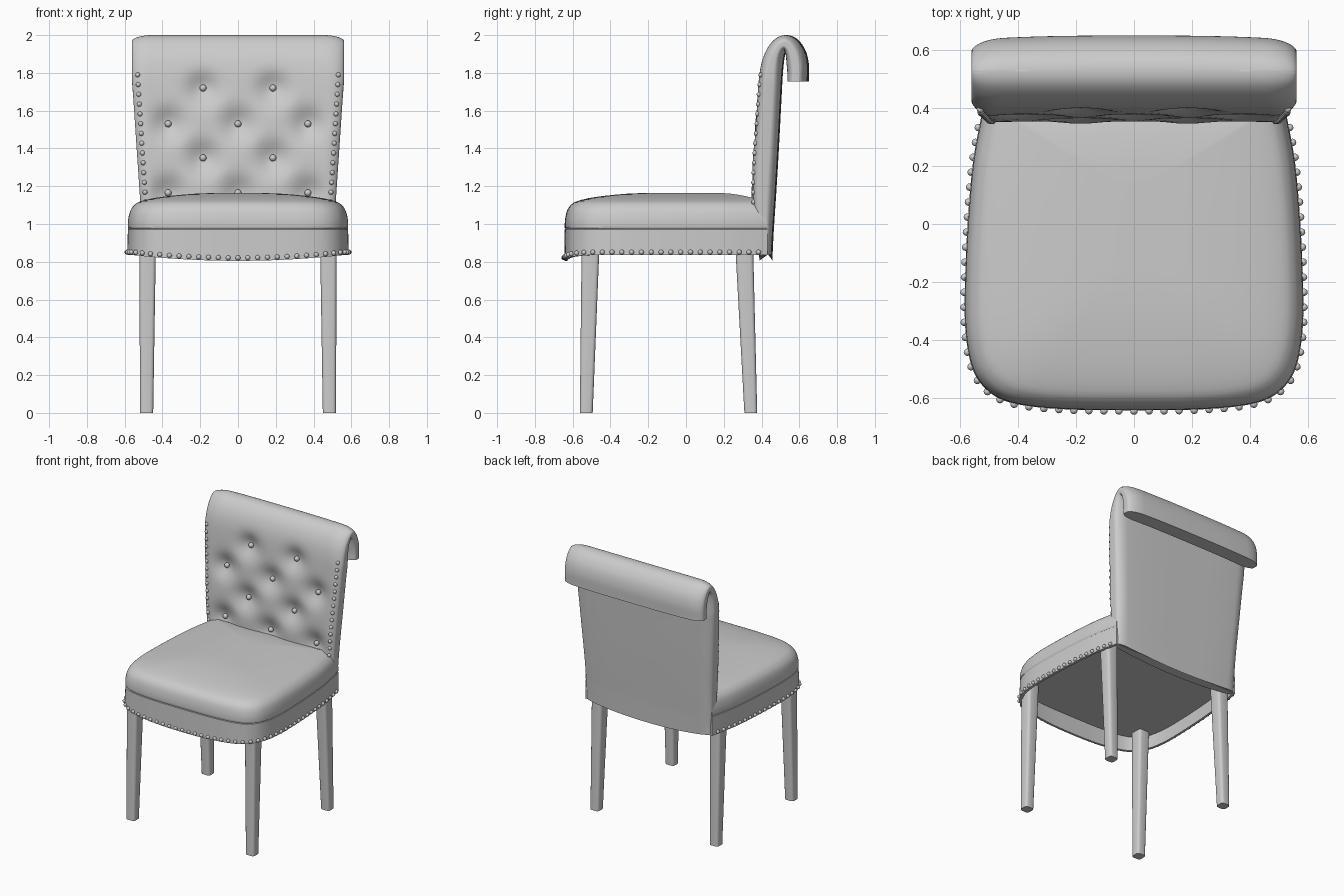
import bpy, bmesh, math
from mathutils import Vector, Matrix

cube = bpy.data.objects.get("Cube")
if cube:
    bpy.data.objects.remove(cube)

GREY = (0.6, 0.6, 0.6, 1)
mat = bpy.data.materials.new("soft grey")
mat.use_nodes = True
mat.diffuse_color = GREY
mat.node_tree.nodes["Principled BSDF"].inputs["Base Color"].default_value = GREY


def finish(bm, name, angle=40):
    bmesh.ops.recalc_face_normals(bm, faces=bm.faces)
    me = bpy.data.meshes.new(name)
    bm.to_mesh(me)
    bm.free()
    me.materials.append(mat)
    ob = bpy.data.objects.new(name, me)
    bpy.context.collection.objects.link(ob)
    bpy.ops.object.select_all(action='DESELECT')
    ob.select_set(True)
    bpy.context.view_layer.objects.active = ob
    bpy.ops.object.shade_smooth_by_angle(angle=math.radians(angle))


def spline(points, steps):
    """Smooth curve through the points."""
    p = [Vector(q) for q in points]
    p = [2 * p[0] - p[1]] + p + [2 * p[-1] - p[-2]]
    out = []
    for i in range(1, len(p) - 2):
        a, b, c, d = p[i - 1:i + 3]
        for k in range(steps):
            t = k / steps
            out.append(0.5 * (2 * b + (c - a) * t + (2 * a - 5 * b + 4 * c - d) * t * t
                              + (3 * b - a - 3 * c + d) * t ** 3))
    return out + [p[-2]]


def loft(name, rings, angle=40):
    """Skin closed rings of equal length and cap both ends."""
    bm = bmesh.new()
    loops = [[bm.verts.new(v) for v in r] for r in rings]
    n = len(loops[0])
    for a, b in zip(loops, loops[1:]):
        for i in range(n):
            j = (i + 1) % n
            bm.faces.new((a[i], a[j], b[j], b[i]))
    bm.faces.new(loops[0])
    bm.faces.new(loops[-1])
    finish(bm, name, angle)


def studs(name, places, radius):
    bm = bmesh.new()
    for p in places:
        bmesh.ops.create_uvsphere(bm, u_segments=12, v_segments=8, radius=radius,
                                  matrix=Matrix.Translation(p))
    finish(bm, name, 60)


def evenly(path, gap):
    """Points along a path at a steady spacing."""
    out, left = [path[0]], gap
    for a, b in zip(path, path[1:]):
        size = (b - a).length
        at = left
        while at <= size:
            out.append(a.lerp(b, at / size))
            at += gap
        left = at - size
    return out


def both_sides(points):
    return points + [Vector((-p.x, *p[1:])) for p in points if p.x > .001]


# Seat outline, half drawn and mirrored
half = spline([(0, -.642), (.2, -.64), (.36, -.628), (.46, -.603), (.525, -.553), (.562, -.48),
               (.581, -.36), (.582, -.2), (.573, 0), (.556, .2), (.532, .34), (.512, .43)], 6)
outline = half + [Vector((-p.x, p.y)) for p in reversed(half[1:])]
MID_Y = -0.1


def seat_ring(s, z):
    ring = []
    for p in outline:
        d = p.y - MID_Y
        k = s if d < 0 else 1 - (1 - s) * 0.6
        ring.append((p.x * s, MID_Y + d * k, z))
    return ring


def hem(p):
    dip = max(0, 1 - (p.x / .55) ** 2) if p.y < -.45 else 0
    return .835 - .03 * dip


def hem_point(p, s, lift=0):
    return Vector((p.x * s, MID_Y + (p.y - MID_Y) * s, hem(p) + lift))


# Seat cushion
cushion = spline([(1, .98), (.998, 1.02), (.98, 1.067), (.945, 1.098), (.88, 1.121),
                  (.7, 1.143), (.4, 1.16), (.12, 1.165)], 3)
loft("seat_cushion", [seat_ring(.992, .974)] + [seat_ring(*c) for c in cushion])

# Seat apron with a recessed underside
loft("seat_apron", [seat_ring(.992, .976), seat_ring(1, .972), [hem_point(p, 1.004) for p in outline],
                    [hem_point(p, .975) for p in outline], seat_ring(.975, .93)])

# Nailheads along the hem
studs("seat_nailheads", both_sides(evenly([hem_point(p, 1.008, .016) for p in half], .052)), .013)

# Scrolled back: paired front and rear side profiles (y, z)
front = spline([(.39, .84), (.365, 1), (.347, 1.15), (.358, 1.4), (.376, 1.65), (.393, 1.82),
                (.425, 1.92), (.475, 1.982), (.53, 2), (.585, 1.982), (.63, 1.925),
                (.65, 1.85), (.65, 1.755)], 10)
rear = spline([(.457, .84), (.465, .97), (.477, 1.15), (.492, 1.4), (.505, 1.65), (.512, 1.78),
               (.518, 1.85), (.525, 1.895), (.532, 1.91), (.537, 1.895), (.541, 1.85),
               (.545, 1.8), (.545, 1.755)], 10)
buttons = [(x, z) for z, xs in ((1.72, (-.185, .185)), (1.53, (-.37, 0, .37)),
                                (1.35, (-.185, .185)), (1.165, (-.37, 0, .37))) for x in xs]
TUFT_DEPTH = .045


def half_width(i):
    return .562 if i > 50 else .503 + .059 * min(1, max(0, (front[i].y - .9) / .88))


def dimple(x, z):
    near = min(math.hypot(x - bx, z - bz) for bx, bz in buttons)
    return TUFT_DEPTH * math.exp(-(near / .078) ** 2)


def back_point(i, u, is_front):
    f, r = front[i], rear[i]
    mid = (f + r) / 2
    scroll = min(1, max(0, (i - 45) / 20))
    start, floor = .86 - .06 * scroll, .4 - .15 * scroll
    edge = min(1, max(0, (abs(u) - start) / (1 - start)))
    swell = floor + (1 - floor) * math.sqrt(1 - edge ** 2)
    y, z = mid + ((f if is_front else r) - mid) * swell
    x = u * half_width(i)
    # Tufted front, slightly bowed rear and scroll, dipped lower edge
    if is_front and i < 70:
        y += dimple(x, z) * swell
    if i > 80:
        y -= .016 * abs(u) ** 3
    elif not is_front:
        y -= .012 * u ** 4
    if i < 10:
        z -= .033 * (1 - u * u) * (1 - i / 10)
    return Vector((x, y, z))


COLS = 72
us = [math.sin(math.pi / 2 * (-1 + 2 * k / COLS)) for k in range(COLS + 1)]
loft("scroll_back", [[back_point(i, u, True) for u in us] +
                     [back_point(i, u, False) for u in reversed(us)] for i in range(len(front))], 50)

# Tufting buttons and nailheads on the back
places = []
for x, z in buttons:
    i = min(range(50), key=lambda k: abs(front[k].y - z))
    places.append(Vector((x, front[i].x + TUFT_DEPTH - .01, z)))
studs("back_buttons", places, .018)

edge_path = [back_point(i, .945, True) for i in range(48, 9, -1)]
studs("back_nailheads", both_sides(evenly(edge_path, .052)), .013)


# Tapered legs with softened corners
def leg(name, side, foot_y, top_y):
    bm = bmesh.new()
    bmesh.ops.create_cube(bm, size=1)
    for v in bm.verts:
        top = v.co.z > 0
        v.co = Vector((side * (.478 if top else .484) + v.co.x * (.088 if top else .07),
                       (top_y if top else foot_y) + v.co.y * (.096 if top else .068), .935 if top else 0))
    tall = [e for e in bm.edges if abs(e.verts[0].co.z - e.verts[1].co.z) > .5]
    bmesh.ops.bevel(bm, geom=tall, offset=.018, segments=3, profile=.5, affect='EDGES')
    finish(bm, name)


for side, word in ((1, "left"), (-1, "right")):
    leg("front_leg_" + word, side, -.528, -.504)
    leg("back_leg_" + word, side, .343, .306)
